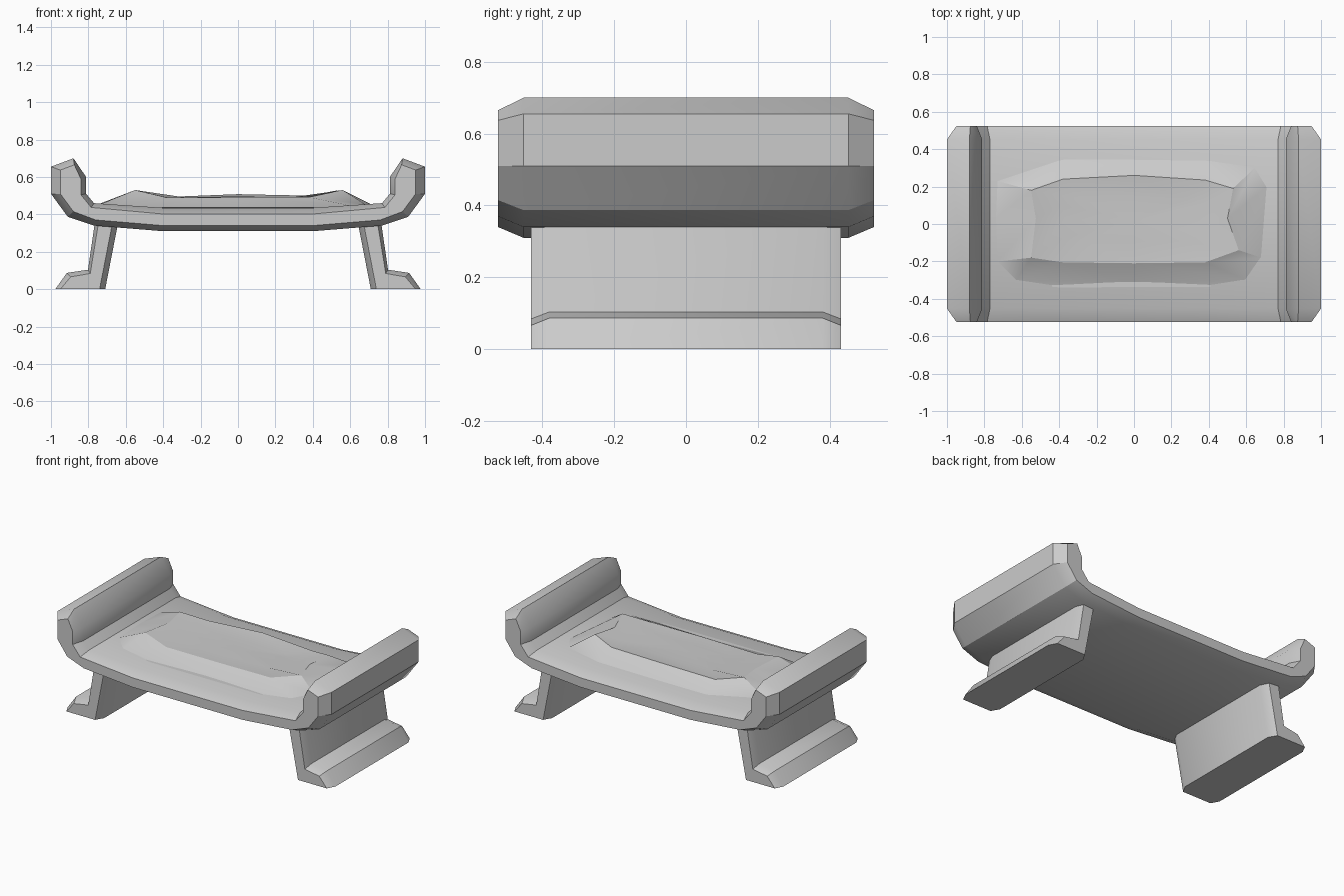
import bpy
import bmesh

if "Cube" in bpy.data.objects:
    bpy.data.objects.remove(bpy.data.objects["Cube"], do_unlink=True)

grey = bpy.data.materials.new("plain grey")
grey.use_nodes = True
grey.diffuse_color = (0.6, 0.6, 0.6, 1)
grey.node_tree.nodes["Principled BSDF"].inputs["Base Color"].default_value = (0.6, 0.6, 0.6, 1)


def finish(bm, name, angle):
    bmesh.ops.recalc_face_normals(bm, faces=bm.faces)
    mesh = bpy.data.meshes.new(name)
    bm.to_mesh(mesh)
    bm.free()
    mesh.materials.append(grey)
    obj = bpy.data.objects.new(name, mesh)
    bpy.context.collection.objects.link(obj)
    bpy.ops.object.select_all(action='DESELECT')
    obj.select_set(True)
    bpy.context.view_layer.objects.active = obj
    bpy.ops.object.shade_smooth_by_angle(angle=angle)
    return obj


def bridge(bm, a, b):
    for i in range(len(a)):
        j = (i + 1) % len(a)
        bm.faces.new((a[i], a[j], b[j], b[i]))


def chamfered_prism(name, full, end, y_full, y_end):
    """Profile run along y, narrowing to a smaller profile at both ends."""
    bm = bmesh.new()
    rings = [[bm.verts.new((x, y, z)) for x, z in prof]
             for y, prof in ((-y_end, end), (-y_full, full), (y_full, full), (y_end, end))]
    for a, b in zip(rings, rings[1:]):
        bridge(bm, a, b)
    bm.faces.new(rings[0])
    bm.faces.new(rings[-1])
    return finish(bm, name, 0.52)


def mirrored(half):
    return half + [(-x, z) for x, z in reversed(half)]


# Curved bench body with upturned arms
body = [(0.4, 0.31), (0.77, 0.34), (0.91, 0.387), (1, 0.51), (1, 0.655), (0.88, 0.7),
        (0.812, 0.6), (0.812, 0.51), (0.77, 0.46), (0.4, 0.435)]
body_end = [(0.4, 0.34), (0.76, 0.37), (0.88, 0.415), (0.95, 0.51), (0.95, 0.637), (0.875, 0.665),
            (0.84, 0.59), (0.84, 0.505), (0.785, 0.437), (0.4, 0.402)]
chamfered_prism("bench_body", mirrored(body), mirrored(body_end), 0.452, 0.523)

# Splayed slab legs with turned-out feet
leg = [(0.64, 0.36), (0.71, 0), (0.977, 0), (0.915, 0.087), (0.802, 0.104), (0.765, 0.36)]
leg_end = [(0.67, 0.36), (0.74, 0), (0.95, 0), (0.895, 0.066), (0.79, 0.084), (0.745, 0.36)]
for side, s in (("left", 1), ("right", -1)):
    chamfered_prism(side + "_leg", [(s * x, z) for x, z in leg],
                    [(s * x, z) for x, z in leg_end], 0.38, 0.432)

# Soft cushion: foot ring, raised crest ring, sunken inner ring
foot = [(-0.73, 0.23, 0.457), (-0.38, 0.345, 0.434), (0, 0.345, 0.434), (0.38, 0.34, 0.434),
        (0.65, 0.305, 0.45), (0.71, 0.2, 0.455), (0.68, -0.18, 0.453), (0.6, -0.3, 0.447),
        (0, -0.315, 0.434), (-0.63, -0.3, 0.45), (-0.73, -0.2, 0.457), (-0.74, 0.03, 0.457)]
crest = [(-0.55, 0.18, 0.53), (-0.38, 0.24, 0.493), (0, 0.26, 0.508), (0.38, 0.235, 0.5),
         (0.53, 0.19, 0.528), (0.5, 0.03, 0.52), (0.56, -0.14, 0.53), (0.38, -0.205, 0.492),
         (0, -0.21, 0.492), (-0.38, -0.205, 0.49), (-0.55, -0.18, 0.53), (-0.525, 0.03, 0.522)]
bm = bmesh.new()
rings = [[bm.verts.new(p) for p in ring] for ring in (foot, crest)]
inner = [bm.verts.new((x * 0.7, y * 0.5 + 0.01, 0.488)) for x, y, z in crest]
middle = bm.verts.new((0, 0.02, 0.496))
bridge(bm, rings[0], rings[1])
bridge(bm, rings[1], inner)
for i, v in enumerate(inner):
    bm.faces.new((v, inner[(i + 1) % len(inner)], middle))
# Low skirt easing the cushion into the seat
skirt = [bm.verts.new((x * 1.05, y * 1.12, z - 0.012)) for x, y, z in foot]
bridge(bm, skirt, rings[0])
bm.faces.new(skirt)
finish(bm, "cushion", 0.45)
